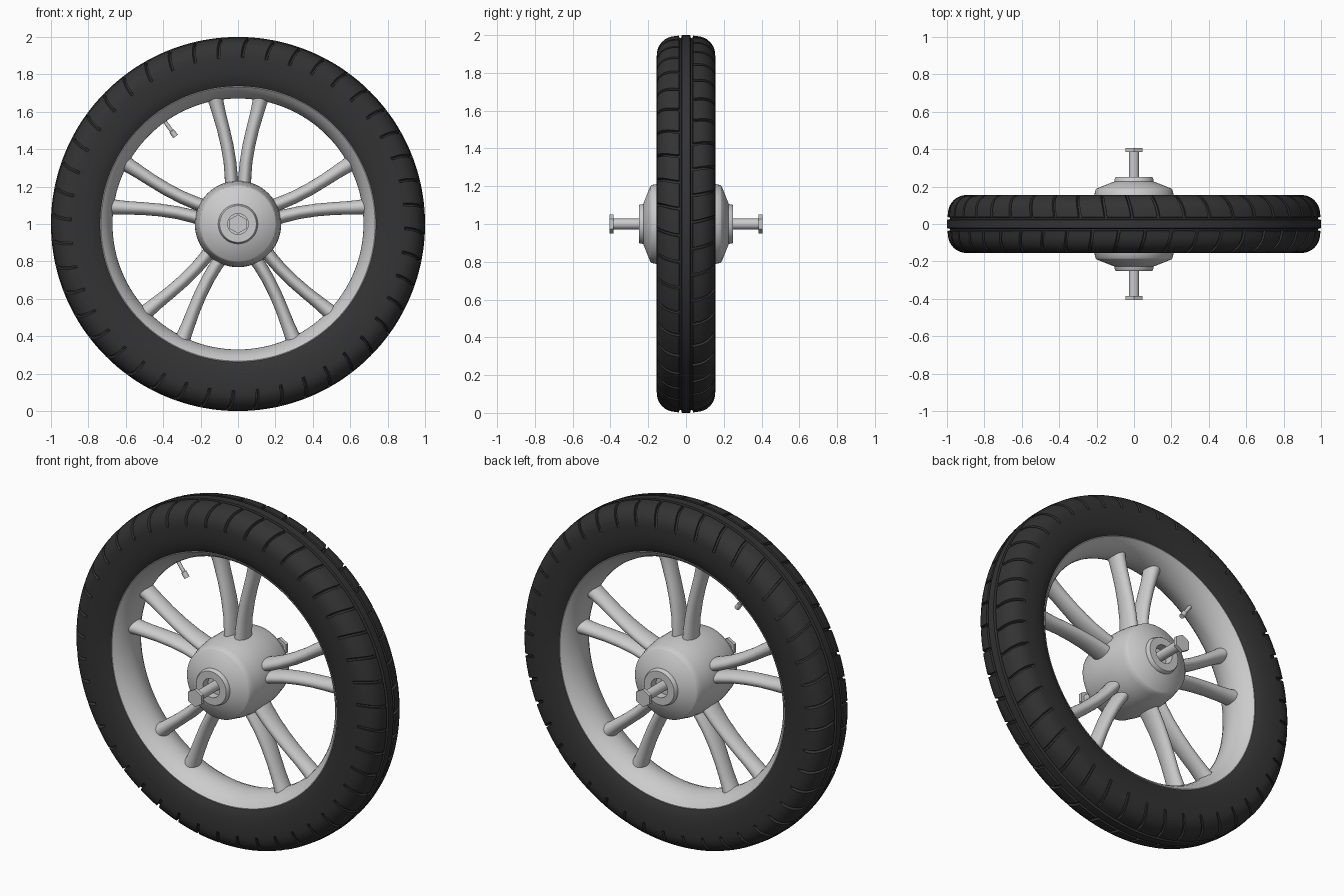
import bpy, bmesh, math
from mathutils import Vector

if "Cube" in bpy.data.objects:
    bpy.data.objects.remove(bpy.data.objects["Cube"])

AXIS = Vector((0, 0, 1))  # wheel centre


def material(name, c):
    m = bpy.data.materials.new(name)
    m.diffuse_color = (c, c, c, 1)
    m.use_nodes = True
    m.node_tree.nodes["Principled BSDF"].inputs["Base Color"].default_value = m.diffuse_color
    return m


METAL = material("light_grey_metal", 0.60)
RUBBER = material("black_rubber", 0.033)


def make(name, grid, mat, close_u=True, close_v=False, caps=False, angle=35):
    """Skin a grid of points (list of rings) into an object."""
    bm = bmesh.new()
    rows = [[bm.verts.new(p) for p in row] for row in grid]
    nu, nv = len(rows), len(rows[0])
    for i in range(nu if close_u else nu - 1):
        for j in range(nv if close_v else nv - 1):
            a, b = rows[i], rows[(i + 1) % nu]
            k = (j + 1) % nv
            bm.faces.new((a[j], b[j], b[k], a[k]))
    if caps:
        bm.faces.new(rows[0])
        bm.faces.new(rows[-1])
    bmesh.ops.remove_doubles(bm, verts=bm.verts, dist=1e-6)
    bmesh.ops.recalc_face_normals(bm, faces=bm.faces)
    me = bpy.data.meshes.new(name)
    bm.to_mesh(me)
    bm.free()
    me.materials.append(mat)
    ob = bpy.data.objects.new(name, me)
    bpy.context.collection.objects.link(ob)
    bpy.ops.object.select_all(action='DESELECT')
    ob.select_set(True)
    bpy.context.view_layer.objects.active = ob
    bpy.ops.object.shade_smooth_by_angle(angle=math.radians(angle))
    return ob


def polar(r, a, y):
    return AXIS + Vector((r * math.cos(a), y, r * math.sin(a)))


def lathe(name, profile, mat, n=96, start=0.0, close=False):
    """Spin (y, r) points about the wheel axis."""
    grid = [[polar(r, start + 2 * math.pi * i / n, y) for y, r in profile] for i in range(n)]
    return make(name, grid, mat, close_v=close)


def mirrored(half):
    return [(-y, r) for y, r in half] + [(y, r) for y, r in reversed(half) if y > 0]


# Tyre: ribbed crown, round shoulders, staggered cross grooves cut by rule
half = [(0.10, 0.725), (0.125, 0.73), (0.138, 0.75), (0.149, 0.79), (0.155, 0.84), (0.155, 0.89)]
half += [(0.055 + 0.1 * math.cos(t), 0.895 + 0.1 * math.sin(t))
         for t in [math.radians(d) for d in (10, 20, 30, 42, 54, 66, 78, 90)]]
half += [(0.038, 0.998), (0.034, 0.985), (0.026, 0.985), (0.022, 1.0), (0.0, 1.0)]
tyre_profile = mirrored(half)
PITCHES = 44
steps = [0, .02, .10, .12, .3, .5, .52, .60, .62, .8]
grid = []
for p in range(PITCHES):
    for k, f in enumerate(steps):
        row = []
        for y, r in tyre_profile:
            tread = abs(y) > 0.037 and r > 0.91
            if tread and k in ((1, 2) if y > 0 else (6, 7)):
                s = math.copysign(1, y)
                c = Vector((0.055 * s, 0.895))
                q = c + (Vector((y, r)) - c) * 0.86
                y, r = q.x, q.y
            skew = 0.25 * (abs(y) / 0.155) ** 2
            row.append(polar(r, 2 * math.pi * (p + f + skew) / PITCHES, y))
        grid.append(row)
make("tyre", grid, RUBBER, close_v=True, angle=32)

# Rim: shallow dished band
rim = [(0.128, 0.75), (0.130, 0.733), (0.122, 0.725), (0.105, 0.708), (0.08, 0.692),
       (0.05, 0.679), (0.02, 0.672), (0.0, 0.671)]
lathe("rim", mirrored(rim), METAL, 128, close=True)

# Hub: bulged drum with stepped ends and open bores
hub = [(0.20, 0.0), (0.20, 0.055), (0.25, 0.055), (0.25, 0.098), (0.245, 0.102), (0.226, 0.106),
       (0.222, 0.118), (0.19, 0.198), (0.182, 0.206), (0.155, 0.212), (0.11, 0.223), (0.05, 0.23),
       (0.0, 0.231)]
lathe("hub", mirrored(hub), METAL, 72)

# Axle with a hexagonal head at each end
lathe("axle", [(-0.39, 0), (-0.39, 0.028), (0.39, 0.028), (0.39, 0)], METAL, 32)
for side, s in (("front", -1), ("back", 1)):
    head = [(0.385 * s, 0), (0.385 * s, 0.051), (0.405 * s, 0.051), (0.405 * s, 0)]
    lathe(side + "_axle_head", head, METAL, 6, math.pi / 6)


# Spokes: five splayed pairs of curved oval bars
# stations: (radius, sideways offset, half width, half depth)
stations = [(0.17, 0.034, 0.036, 0.068), (0.25, 0.036, 0.035, 0.064), (0.33, 0.043, 0.034, 0.059),
            (0.42, 0.058, 0.034, 0.055), (0.51, 0.079, 0.034, 0.052), (0.59, 0.101, 0.036, 0.051),
            (0.645, 0.115, 0.039, 0.053), (0.69, 0.126, 0.045, 0.058)]


def spoke(name, angle, side):
    out = Vector((math.cos(angle), 0, math.sin(angle)))
    across = Vector((-out.z, 0, out.x)) * side
    path = [AXIS + out * r + across * o for r, o, _, _ in stations]
    rings = []
    for i, (_, _, w, d) in enumerate(stations):
        t = (path[min(i + 1, len(path) - 1)] - path[max(i - 1, 0)]).normalized()
        n = Vector((-t.z, 0, t.x))
        rings.append([path[i] + n * w * math.cos(a) + Vector((0, d * math.sin(a), 0))
                      for a in [2 * math.pi * k / 24 for k in range(24)]])
    make(name, rings, METAL, close_u=False, close_v=True, caps=True, angle=50)


for i in range(5):
    for side, tag in ((1, "a"), (-1, "b")):
        spoke(f"spoke_{i + 1}{tag}", math.radians(90 + 72 * i), side)

# Valve stem with a thicker cap, pointing at the hub
valve_dir = math.radians(125.5)
d = Vector((math.cos(valve_dir), 0, math.sin(valve_dir)))
n = Vector((-d.z, 0, d.x))
rings = [[AXIS + d * r + n * w * math.cos(a) + Vector((0, w * math.sin(a), 0))
          for a in [2 * math.pi * k / 16 for k in range(16)]]
         for r, w in ((0.69, 0.011), (0.612, 0.010), (0.61, 0.015), (0.575, 0.015))]
make("valve_stem", rings, METAL, close_u=False, close_v=True, caps=True)
